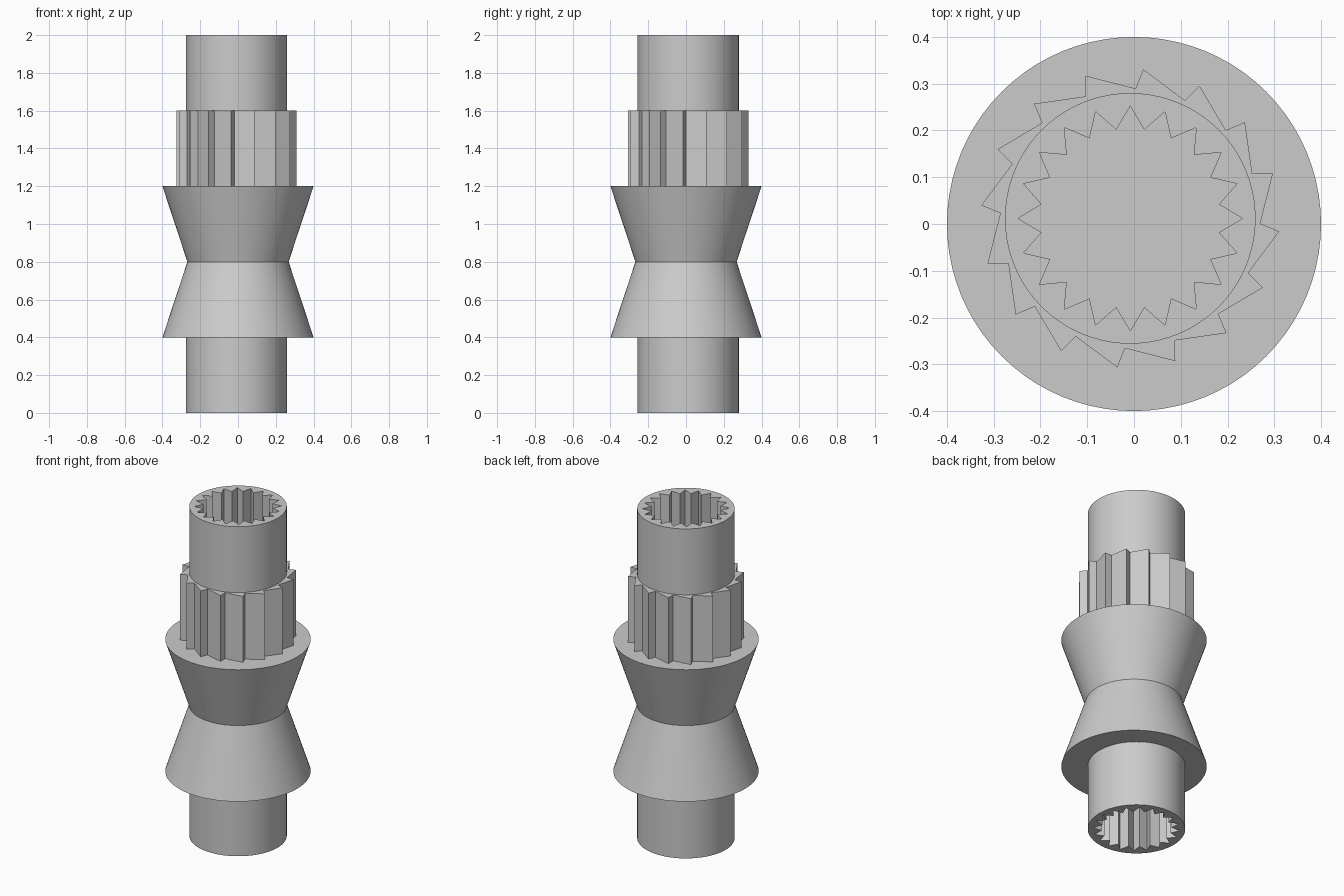
import bpy, bmesh
from math import cos, sin, radians, pi
from mathutils import Vector

if "Cube" in bpy.data.objects:
    bpy.data.objects.remove(bpy.data.objects["Cube"], do_unlink=True)

AXIS = Vector((-0.008, 0.012))   # slight offset shared by collars and ratchet
SECTION = 0.4                    # height of every section
SIDES = 80

steel = bpy.data.materials.new("steel_grey")
steel.use_nodes = True
GREY = (0.6, 0.6, 0.6, 1)
steel.diffuse_color = GREY
steel.node_tree.nodes["Principled BSDF"].inputs["Base Color"].default_value = GREY


def polar(r, a, centre=AXIS):
    return centre + Vector((r * cos(a), r * sin(a)))


def circle(r, centre=AXIS):
    return [polar(r, 2 * pi * i / SIDES, centre) for i in range(SIDES)]


def finish(name, bm):
    bmesh.ops.recalc_face_normals(bm, faces=bm.faces[:])
    mesh = bpy.data.meshes.new(name)
    bm.to_mesh(mesh)
    bm.free()
    mesh.materials.append(steel)
    obj = bpy.data.objects.new(name, mesh)
    bpy.context.collection.objects.link(obj)
    bpy.ops.object.select_all(action='DESELECT')
    obj.select_set(True)
    bpy.context.view_layer.objects.active = obj
    bpy.ops.object.shade_smooth_by_angle(angle=radians(20))
    return obj


def ring(bm, points, z):
    return [bm.verts.new((p.x, p.y, z)) for p in points]


def skin(bm, a, b):
    n = len(a)
    for i in range(n):
        j = (i + 1) % n
        bm.faces.new((a[i], a[j], b[j], b[i]))


def loft(name, layers):
    """Closed solid through a stack of (points, height) layers."""
    bm = bmesh.new()
    rings = [ring(bm, pts, z) for pts, z in layers]
    for a, b in zip(rings, rings[1:]):
        skin(bm, a, b)
    bm.faces.new(rings[0])
    bm.faces.new(rings[-1])
    return finish(name, bm)


def splined_collar(name, z):
    """Round tube whose bore carries pointed splines."""
    teeth = SIDES // 4
    corners = [polar(0.24 if i % 2 == 0 else 0.192, pi * i / teeth)
               for i in range(2 * teeth)]
    bore = []
    for i, p in enumerate(corners):
        bore += [p, (p + corners[(i + 1) % len(corners)]) / 2]
    bm = bmesh.new()
    loops = [ring(bm, pts, h) for pts, h in (
        (circle(0.268), z), (circle(0.268), z + SECTION),
        (bore, z + SECTION), (bore, z))]
    for i in range(4):
        skin(bm, loops[i], loops[(i + 1) % 4])
    return finish(name, bm)


# Bottom and top collars
splined_collar("bottom_collar", 0)
splined_collar("top_collar", 4 * SECTION)

# Waisted body: two cones meeting at the neck
origin = Vector((0, 0))
loft("waisted_body", [(circle(r, origin), z) for r, z in
                      ((0.4, SECTION), (0.268, 2 * SECTION), (0.4, 3 * SECTION))])

# Ratchet wheel with sixteen slanted teeth
teeth = 16
outline = []
for i in range(teeth):
    a = 2 * pi * i / teeth + radians(85)
    outline += [polar(0.32, a), polar(0.278, a + radians(2.7))]
loft("ratchet_wheel", [(outline, 3 * SECTION), (outline, 4 * SECTION)])
